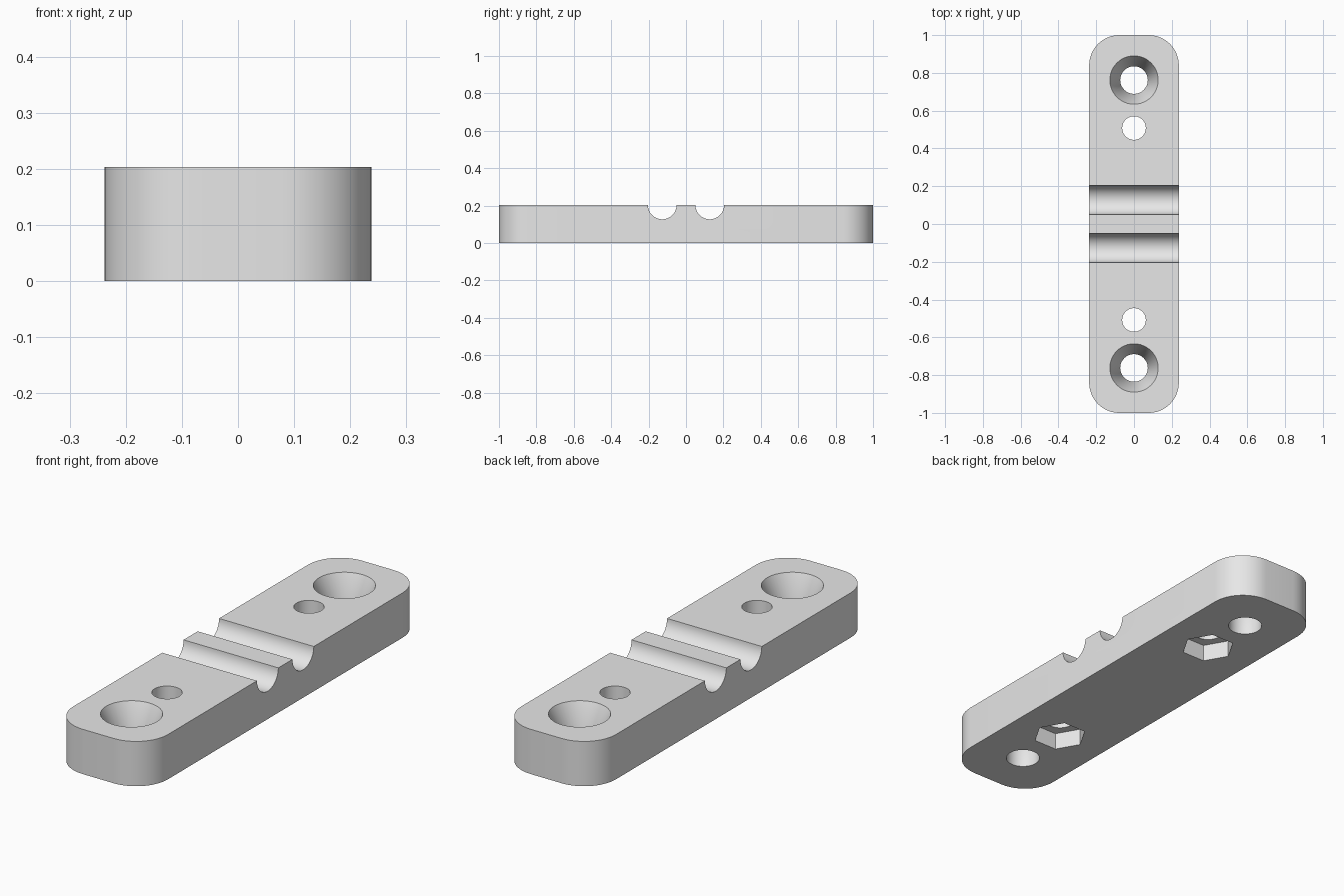
import bpy, bmesh, math

if "Cube" in bpy.data.objects:
    bpy.data.objects.remove(bpy.data.objects["Cube"])

HALF_W, HALF_L, H = 0.2375, 1.0, 0.203
CORNER = 0.16

grey = bpy.data.materials.new("light_grey")
grey.diffuse_color = (0.8, 0.8, 0.8, 1)
grey.use_nodes = True
grey.node_tree.nodes["Principled BSDF"].inputs["Base Color"].default_value = grey.diffuse_color


def loft(name, rings):
    """Closed solid skinned through equal-length rings of points."""
    bm = bmesh.new()
    rows = [[bm.verts.new(p) for p in ring] for ring in rings]
    n = len(rows[0])
    for a, b in zip(rows, rows[1:]):
        for i in range(n):
            j = (i + 1) % n
            bm.faces.new((a[i], a[j], b[j], b[i]))
    bm.faces.new(rows[0][::-1])
    bm.faces.new(rows[-1])
    bmesh.ops.recalc_face_normals(bm, faces=bm.faces)
    me = bpy.data.meshes.new(name)
    bm.to_mesh(me)
    bm.free()
    me.materials.append(grey)
    ob = bpy.data.objects.new(name, me)
    bpy.context.collection.objects.link(ob)
    return ob


def circle(r, n):
    return [(r * math.cos(2 * math.pi * i / n), r * math.sin(2 * math.pi * i / n)) for i in range(n)]


def upright(name, y, profile, n):
    """Turned shape on a vertical axis from (radius, z) steps."""
    return loft(name, [[(cx, y + cy, z) for cx, cy in circle(r, n)] for r, z in profile])


# Bar with rounded corners
outline = []
for k, (sx, sy) in enumerate([(1, 1), (-1, 1), (-1, -1), (1, -1)]):
    for i in range(13):
        a = math.pi / 2 * (k + i / 12)
        outline.append((sx * (HALF_W - CORNER) + CORNER * math.cos(a),
                        sy * (HALF_L - CORNER) + CORNER * math.sin(a)))
bar = loft("clamp_bar", [[(x, y, z) for x, y in outline] for z in (0, H)])

cutters = []
for s in (-1, 1):
    # Half-round cable grooves
    cutters.append(loft("groove_cutter", [[(x, s * 0.127 + cy, H + cz) for cy, cz in circle(0.0765, 48)]
                                          for x in (-0.4, 0.4)]))
    # Countersunk screw holes
    cutters.append(upright("screw_hole_cutter", s * 0.762,
                           [(0.073, -0.1), (0.073, 0.073), (0.128, H), (0.128, 0.3)], 48))
    # Bolt holes with hexagonal nut pockets underneath
    cutters.append(upright("bolt_hole_cutter", s * 0.508, [(0.0625, -0.1), (0.0625, 0.3)], 48))
    cutters.append(upright("nut_pocket_cutter", s * 0.508, [(0.116, -0.05), (0.116, 0.078)], 6))

bpy.context.view_layer.objects.active = bar
for c in cutters:
    mod = bar.modifiers.new("cut", 'BOOLEAN')
    mod.operation = 'DIFFERENCE'
    mod.solver = 'EXACT'
    mod.object = c
    bpy.ops.object.modifier_apply(modifier=mod.name)
for c in cutters:
    bpy.data.objects.remove(c)

# Smooth curves, crisp edges
bpy.ops.object.select_all(action='DESELECT')
bar.select_set(True)
bpy.ops.object.shade_smooth_by_angle(angle=math.radians(30))
